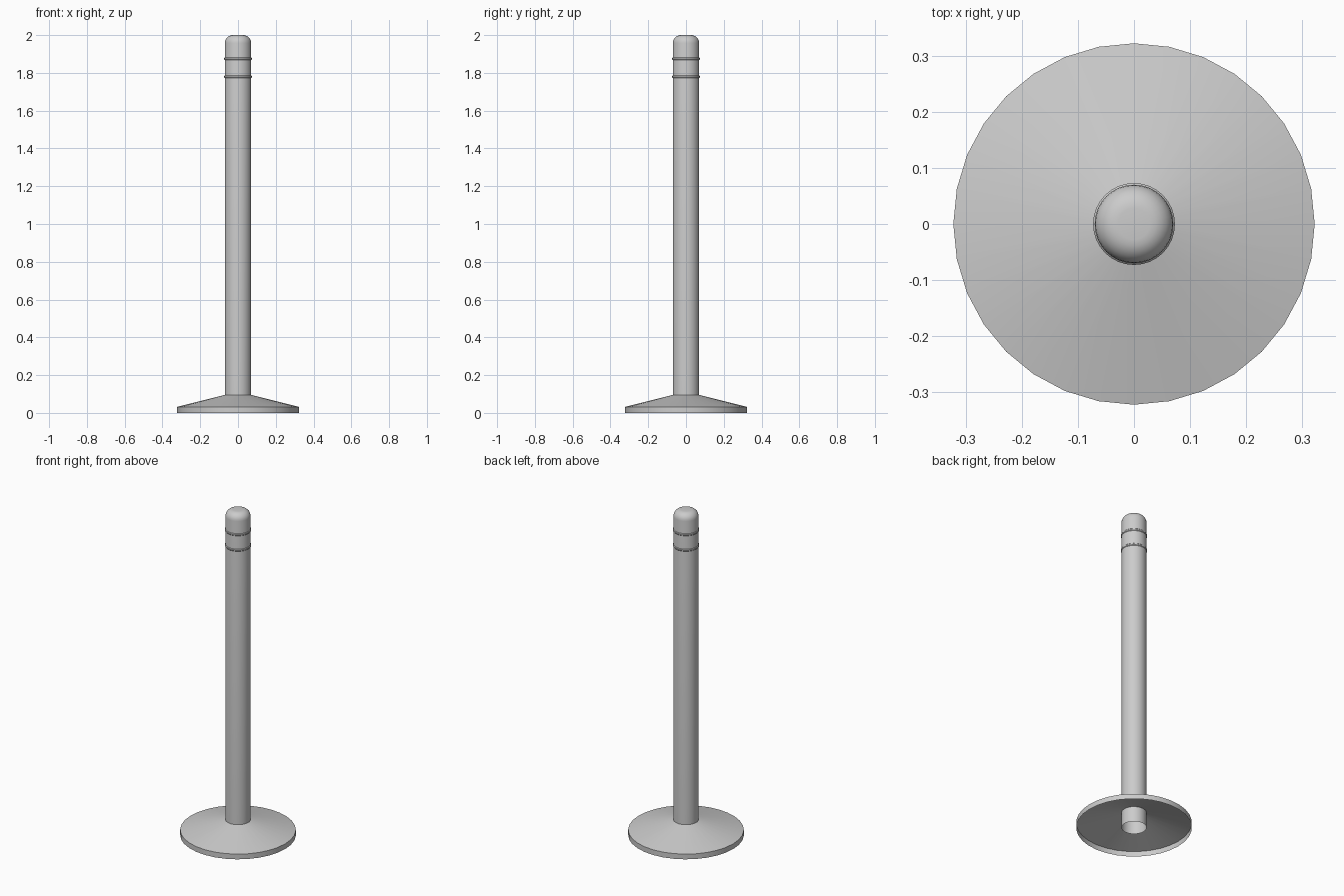
import bpy, bmesh, math
from mathutils import Matrix, Vector

cube = bpy.data.objects.get("Cube")
if cube:
    bpy.data.objects.remove(cube, do_unlink=True)

SIDES = 32
POST_R = 0.07
CORNER = 0.042

grey = bpy.data.materials.new("plain grey")
grey.use_nodes = True
colour = (0.6, 0.6, 0.6, 1)
grey.diffuse_color = colour
grey.node_tree.nodes["Principled BSDF"].inputs["Base Color"].default_value = colour


def lathe(name, profile):
    """Spin an open (radius, height) profile about the z axis."""
    bm = bmesh.new()
    verts = [bm.verts.new((0, r, z)) for r, z in profile]
    edges = [bm.edges.new(pair) for pair in zip(verts, verts[1:])]
    bmesh.ops.spin(bm, geom=verts + edges, cent=(0, 0, 0), axis=(0, 0, 1),
                   angle=math.tau, steps=SIDES, use_merge=True)
    bmesh.ops.remove_doubles(bm, verts=bm.verts, dist=1e-5)
    bmesh.ops.recalc_face_normals(bm, faces=bm.faces)
    # Open shells: make sure the normals point outwards
    if sum(f.normal.dot(Vector((f.calc_center_median().x, f.calc_center_median().y, 0)))
           for f in bm.faces) < 0:
        bmesh.ops.reverse_faces(bm, faces=bm.faces)
    mesh = bpy.data.meshes.new(name)
    bm.to_mesh(mesh)
    bm.free()
    mesh.materials.append(grey)
    obj = bpy.data.objects.new(name, mesh)
    bpy.context.collection.objects.link(obj)
    bpy.ops.object.select_all(action="DESELECT")
    obj.select_set(True)
    bpy.context.view_layer.objects.active = obj
    bpy.ops.object.shade_smooth_by_angle(angle=math.radians(35))
    return obj


# Hollow base: low rim and a shallow cone, open underneath
lathe("base", [(0.322, 0), (0.322, 0.032), (POST_R, 0.095)])

# Tube post, open at the bottom, with a rounded top
arc = [math.radians(a) for a in range(0, 91, 15)]
top = [(POST_R - CORNER + CORNER * math.cos(a), 2 - CORNER + CORNER * math.sin(a)) for a in arc]
lathe("post", [(POST_R, 0)] + top + [(0, 2)])

# Two thin raised bands near the top
for name, z in (("upper_band", 1.875), ("lower_band", 1.78)):
    half = 0.007
    lathe(name, [(POST_R, z - half), (POST_R + 0.003, z - half / 2),
                 (POST_R + 0.003, z + half / 2), (POST_R, z + half)])
